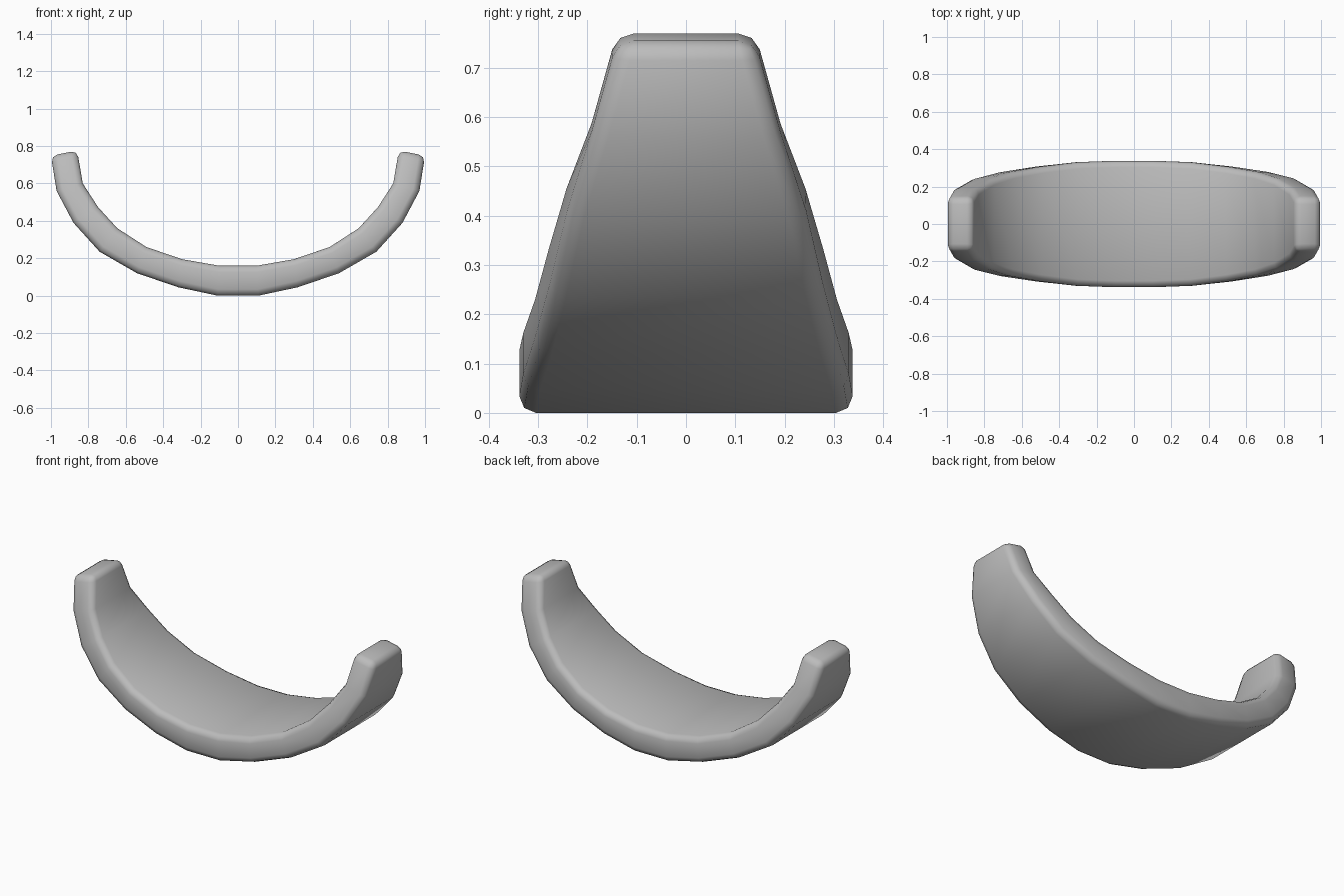
import bpy
import bmesh
import math

cube = bpy.data.objects.get("Cube")
if cube:
    bpy.data.objects.remove(cube, do_unlink=True)

grey = bpy.data.materials.new("plain grey")
grey.use_nodes = True
colour = (0.5, 0.5, 0.5, 1)
grey.diffuse_color = colour
grey.node_tree.nodes["Principled BSDF"].inputs["Base Color"].default_value = colour

# Stations on the +x half: outer x, outer z, inner x, inner z, half width
half = [
    (0.11, 0.0, 0.10, 0.16, 0.338),
    (0.32, 0.045, 0.30, 0.195, 0.33),
    (0.54, 0.12, 0.49, 0.26, 0.306),
    (0.74, 0.235, 0.645, 0.36, 0.277),
    (0.88, 0.39, 0.75, 0.475, 0.243),
    (0.97, 0.56, 0.83, 0.60, 0.192),
    (1.0, 0.748, 0.86, 0.776, 0.14),
]
stations = [(-a, b, -c, d, w) for a, b, c, d, w in reversed(half)] + half

# Tapered curved band: a rectangular section swept through the stations
bm = bmesh.new()
rings = []
for ox, oz, ix, iz, w in stations:
    corners = [(ox, -w, oz), (ox, w, oz), (ix, w, iz), (ix, -w, iz)]
    rings.append([bm.verts.new(p) for p in corners])
for a, b in zip(rings, rings[1:]):
    for i in range(4):
        j = (i + 1) % 4
        bm.faces.new((a[i], a[j], b[j], b[i]))
bm.faces.new(rings[0])
bm.faces.new(rings[-1])
bmesh.ops.recalc_face_normals(bm, faces=bm.faces[:])

# Round the long rims and the end caps
rims = [e for e in bm.edges if e.calc_face_angle() > math.radians(45)]
bmesh.ops.bevel(bm, geom=rims, offset=0.034, offset_type='OFFSET',
                segments=2, profile=0.5, affect='EDGES')

mesh = bpy.data.meshes.new("curved_band")
bm.to_mesh(mesh)
bm.free()
mesh.materials.append(grey)
band = bpy.data.objects.new("curved_band", mesh)
bpy.context.collection.objects.link(band)

bpy.context.view_layer.objects.active = band
band.select_set(True)
bpy.ops.object.shade_smooth_by_angle(angle=math.radians(60))
